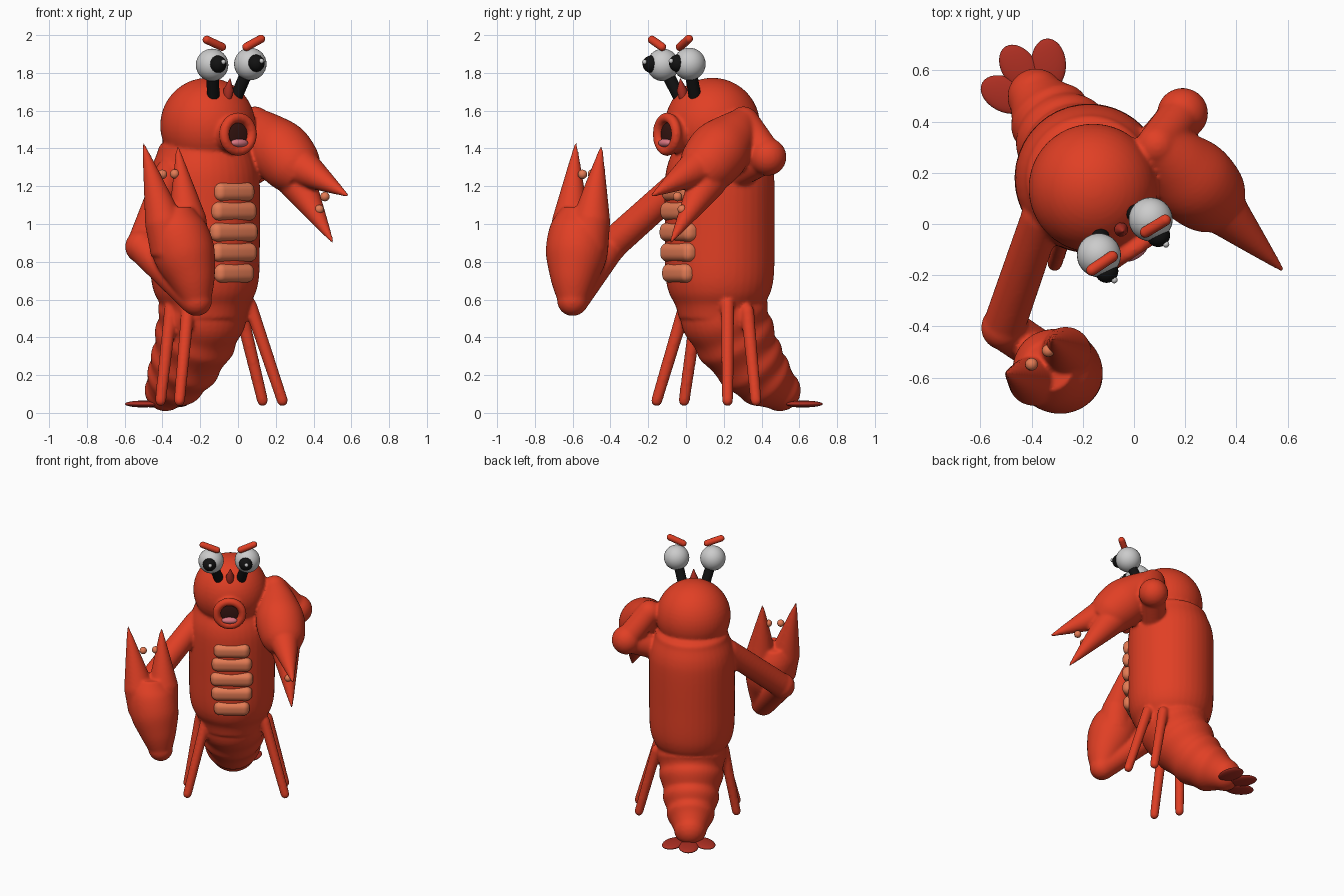
import bpy, bmesh, math
from mathutils import Vector, Matrix

if "Cube" in bpy.data.objects:
    bpy.data.objects.remove(bpy.data.objects["Cube"])

TURN = math.radians(33.5)                 # the figure is turned towards front right
U = Vector((math.cos(TURN), math.sin(TURN), 0))      # sideways
B = Vector((-math.sin(TURN), math.cos(TURN), 0))     # backwards
C = Vector((-0.18, 0.175, 0))                        # body axis


def material(name, rgb):
    m = bpy.data.materials.new(name)
    m.diffuse_color = (*rgb, 1)
    m.use_nodes = True
    m.node_tree.nodes["Principled BSDF"].inputs["Base Color"].default_value = m.diffuse_color
    return m


RED = material("red shell", (0.75, 0.05, 0.018))
DARK_RED = material("dark red shell", (0.42, 0.028, 0.016))
ORANGE = material("orange", (0.78, 0.20, 0.09))
WHITE = material("eye white", (0.65, 0.65, 0.65))
BLACK = material("black", (0.006, 0.006, 0.006))
MAROON = material("mouth inside", (0.04, 0.008, 0.006))
PINK = material("tongue pink", (0.70, 0.18, 0.22))


def local(u, b, z):
    return C + U * u + B * b + Vector((0, 0, z))


def finish(name, bm, mat, angle=50):
    bmesh.ops.recalc_face_normals(bm, faces=bm.faces)
    me = bpy.data.meshes.new(name)
    bm.to_mesh(me)
    bm.free()
    me.materials.append(mat)
    ob = bpy.data.objects.new(name, me)
    bpy.context.collection.objects.link(ob)
    bpy.context.view_layer.objects.active = ob
    ob.select_set(True)
    bpy.ops.object.shade_smooth_by_angle(angle=math.radians(angle))
    ob.select_set(False)
    return ob


def tube(name, pts, mat, curved=False, rounded=True, seg=28):
    """Skin circles (x, y, z, radius) along a path, with dome ends."""
    pts = [Vector(p) for p in pts]
    if curved:                            # Catmull-Rom resampling
        e = [pts[0]] + pts + [pts[-1]]
        out = []
        for i in range(len(pts) - 1):
            p0, p1, p2, p3 = e[i:i + 4]
            for k in range(5):
                t = k / 5
                out.append(0.5 * (2 * p1 + (p2 - p0) * t + (2 * p0 - 5 * p1 + 4 * p2 - p3) * t * t
                                  + (3 * p1 - p0 - 3 * p2 + p3) * t ** 3))
        pts = out + [pts[-1]]
    rings = [(p.xyz, p.w) for p in pts]
    if rounded:
        for side in (0, -1):
            p, r = rings[side]
            d = (p - rings[1 if side == 0 else -2][0]).normalized()
            dome = [(p + d * r * math.sin(a), r * math.cos(a))
                    for a in map(math.radians, (18, 36, 54, 70, 84))]
            rings = dome[::-1] + rings if side == 0 else rings + dome
    bm = bmesh.new()
    n, prev = Vector((0.31, 0.87, 0.38)), None
    for i, (p, r) in enumerate(rings):
        t = (rings[min(i + 1, len(rings) - 1)][0] - rings[max(i - 1, 0)][0]).normalized()
        n = (n - t * n.dot(t)).normalized()
        s = t.cross(n)
        ring = [bm.verts.new(p + r * (n * math.cos(a) + s * math.sin(a)))
                for a in (2 * math.pi * k / seg for k in range(seg))]
        if prev:
            for k in range(seg):
                bm.faces.new((prev[k], prev[(k + 1) % seg], ring[(k + 1) % seg], ring[k]))
        else:
            bm.faces.new(ring)
        prev = ring
    bm.faces.new(prev)
    return finish(name, bm, mat)


def ball(name, pos, size, mat, turn=0, seg=32):
    bm = bmesh.new()
    size = size if isinstance(size, tuple) else (size,) * 3
    mx = Matrix.Translation(pos) @ Matrix.Rotation(turn, 4, 'Z') @ Matrix.Diagonal((*size, 1))
    bmesh.ops.create_uvsphere(bm, u_segments=seg, v_segments=seg // 2, radius=1, matrix=mx)
    return finish(name, bm, mat, 80)


skin = []                                 # red parts that melt into one shell

# torso and head
profile = [(.5, .215), (.57, .235), (.64, .27), (.74, .288), (.95, .291), (1.2, .291),
           (1.3, .28), (1.38, .252), (1.42, .235), (1.45, .17)]
skin.append(tube("body_shell", [(*local(.006, 0, z), r) for z, r in profile], RED, True, False, 40))
skin.append(ball("head", (-.16, .14, 1.522), .252, RED, seg=48))

# segmented tail and fan
tail = [(.02, .57, .23), (.035, .51, .236), (.07, .44, .215), (.105, .385, .218), (.155, .31, .188),
        (.2, .26, .19), (.25, .21, .163), (.295, .175, .16), (.34, .145, .132), (.38, .12, .112)]
skin.append(tube("tail", [(*local(.008, b, z), r) for b, z, r in tail], RED, True, True, 40))
for i, (u, b, a) in enumerate([(-.088, .455, 30), (.016, .51, 0), (.12, .46, -30)]):
    ball(f"tail_fan_{i}", local(u, b, .047), (.068, .1, .018), DARK_RED, TURN + math.radians(a))

# walking legs
legs = [((-.355, .06, .55), (-.41, -.01, .065)), ((-.265, -.01, .55), (-.31, -.155, .065)),
        ((.065, .22, .57), (.235, .22, .065)), ((.015, .325, .54), (.13, .37, .065))]
for i, (a, b) in enumerate(legs):
    skin.append(tube(f"leg_{i}", [(*a, .036), (*b, .03)], RED, seg=16))

# belly plates
for i, (z, w) in enumerate([(1.17, .122), (1.068, .136), (.957, .144), (.85, .138), (.74, .12)]):
    bm = bmesh.new()
    mx = (Matrix.Translation(local(.012, -.26, z)) @ Matrix.Rotation(TURN, 4, 'Z')
          @ Matrix.Diagonal((2 * w, .096, .1, 1)))
    bmesh.ops.create_cube(bm, size=1, matrix=mx)
    bmesh.ops.bevel(bm, geom=bm.edges[:], offset=.04, segments=6, profile=.5, affect='EDGES')
    finish(f"belly_plate_{i}", bm, ORANGE)

# round mouth with lip, dark inside and tongue
mouth = Vector((0, -.1, 1.475))
skin.append(tube("snout", [(*(mouth + B * .14), .1), (*(mouth + B * .02), .1)], RED, False, False))
bm = bmesh.new()                          # lip: a ring spun from a circle
bmesh.ops.create_circle(bm, segments=16, radius=.028,
                        matrix=Matrix.Translation((.088, 0, 0)) @ Matrix.Rotation(math.pi / 2, 4, 'X'))
bmesh.ops.spin(bm, geom=bm.verts[:] + bm.edges[:], axis=(0, 0, 1), cent=(0, 0, 0),
               angle=2 * math.pi, steps=40, use_merge=True)
bmesh.ops.transform(bm, verts=bm.verts, matrix=Matrix.Translation(mouth)
                    @ B.to_track_quat('Z', 'Y').to_matrix().to_4x4())
skin.append(finish("lip", bm, RED))
ball("mouth_inside", mouth + B * .012, (.082, .016, .082), MAROON, TURN)
ball("tongue", mouth - B * .012 + Vector((0, 0, -.046)), (.054, .025, .022), PINK, TURN)

# eyes on stalks with slanted brows
eyes = [((-.137, -.122, 1.842), (-.13, -.03, 1.66)), ((.065, .018, 1.847), (-.015, .05, 1.66))]
for side, (e, base) in zip(("left", "right"), eyes):
    e = Vector(e)
    tube(f"eye_stalk_{side}", [(*base, .033), (*e, .033)], BLACK, False, False, 20)
    ball(f"eyeball_{side}", e, .086, WHITE)
    p = e + Vector((.03, -.062, .004))
    ball(f"pupil_{side}", p, .046, BLACK, seg=24)
    ball(f"eye_glint_{side}", p + Vector((.03, -.035, .012)), .013, WHITE, seg=16)
brows = [((-.165, -.18, 1.975), (-.085, -.127, 1.938)), ((.045, -.032, 1.938), (.122, .015, 1.98))]
for side, (a, b) in zip(("left", "right"), brows):
    tube(f"brow_{side}", [(*a, .022), (*b, .022)], RED, seg=16)

# small spike between the eyes
tube("head_spike", [(-.055, -.015, 1.66, .02), (-.05, -.022, 1.71, .028), (-.042, -.03, 1.77, .002)],
     DARK_RED, False, False, 12)

# arms, each with upper arm, forearm, claw palm, two fingers and teeth
arms = {
    "left": dict(joints=[(-.36, .03, 1.27), (-.51, -.405, .88), (-.22, -.6, .595)],
                 palm=[(-.22, -.6, .6, .083), (-.243, -.595, .71, .125), (-.283, -.58, .84, .163),
                       (-.325, -.565, .98, .153), (-.335, -.555, 1.08, .1)],
                 fingers=[[(-.35, -.6, .86, .115), (-.395, -.61, 1.02, .1), (-.502, -.583, 1.43, .006)],
                          [(-.27, -.53, .88, .12), (-.268, -.5, 1.03, .1), (-.321, -.448, 1.415, .006)]],
                 teeth=[(-.4, -.548, 1.263), (-.335, -.495, 1.265)]),
    "right": dict(joints=[(.05, .27, 1.27), (.19, .432, 1.355), (.09, .305, 1.54)],
                  palm=[(.09, .305, 1.54, .085), (.15, .25, 1.47, .13), (.225, .175, 1.385, .165),
                        (.305, .1, 1.29, .148), (.35, .06, 1.235, .1)],
                  fingers=[[(.25, .14, 1.36, .115), (.345, .055, 1.295, .1), (.587, -.187, 1.146, .006)],
                           [(.24, .17, 1.33, .115), (.32, .105, 1.21, .098), (.505, -.085, .897, .006)]],
                  teeth=[(.46, -.045, 1.145), (.43, -.02, 1.077)]),
}
for side, arm in arms.items():
    s, e, w = arm["joints"]
    skin.append(tube(f"upper_arm_{side}", [(*s, .08), (*e, .083)], RED))
    skin.append(ball(f"elbow_{side}", e, .088 if side == "left" else .1, RED))
    skin.append(tube(f"forearm_{side}", [(*e, .085), (*w, .083)], RED))
    skin.append(tube(f"claw_palm_{side}", arm["palm"], RED, True, False, 36))
    for i, pts in enumerate(arm["fingers"]):
        skin.append(tube(f"claw_finger_{side}_{i}", pts, RED, False, False))
    for i, t in enumerate(arm["teeth"]):
        ball(f"claw_tooth_{side}_{i}", t, .025, ORANGE, seg=16)

# melt the red parts into one smooth shell
for ob in skin:
    ob.modifiers.clear()
    ob.select_set(True)
bpy.context.view_layer.objects.active = skin[0]
bpy.ops.object.join()
remesh = skin[0].modifiers.new("melt", 'REMESH')
remesh.mode, remesh.voxel_size, remesh.use_smooth_shade = 'VOXEL', .01, True
smooth = skin[0].modifiers.new("soften", 'SMOOTH')
smooth.factor, smooth.iterations = .5, 6
